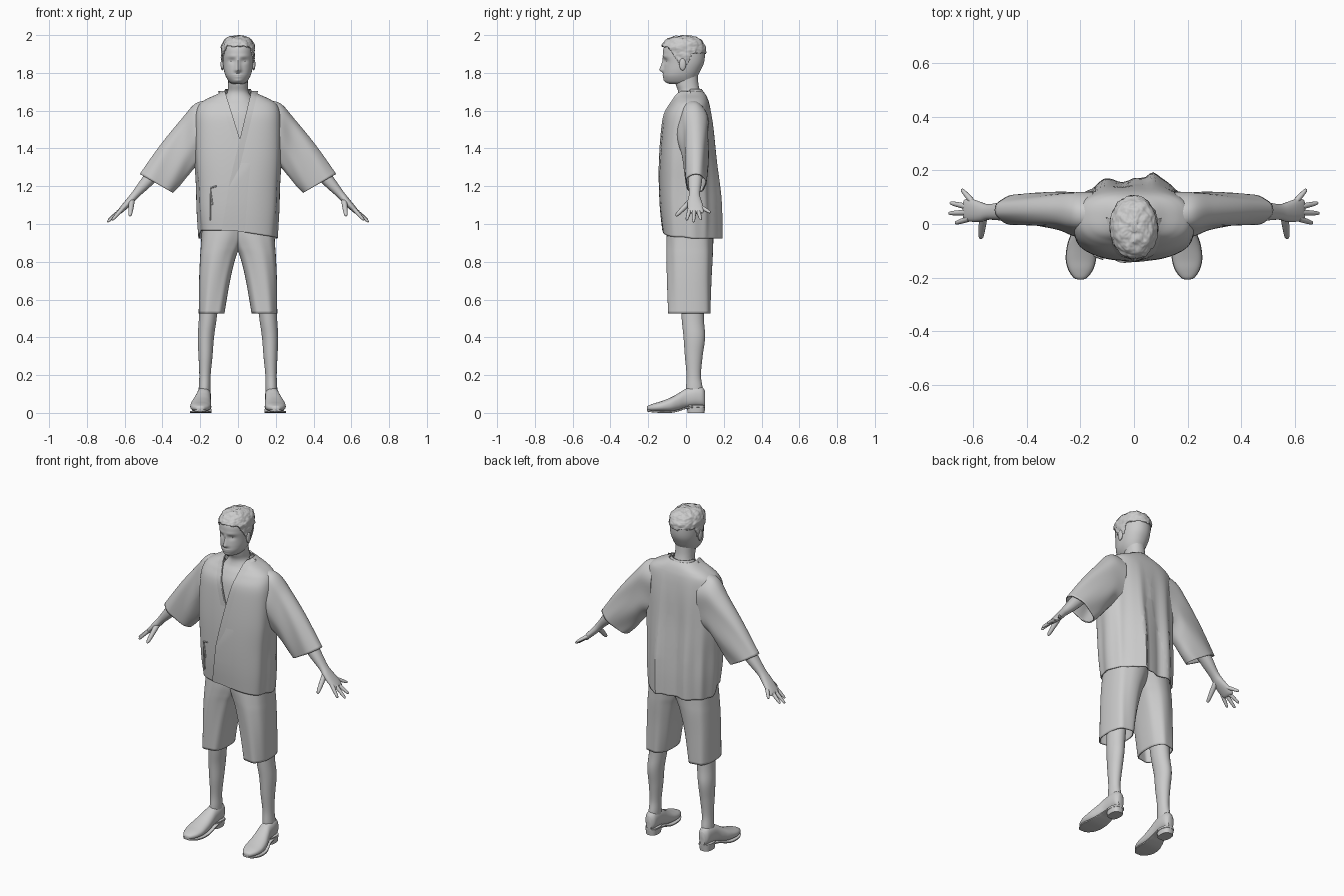
import bpy, bmesh, math
from mathutils import Vector, noise

if "Cube" in bpy.data.objects:
    bpy.data.objects.remove(bpy.data.objects["Cube"])

def spline(rows, steps):  # Catmull-Rom through rows of numbers
    out = []
    for i in range(len(rows) - 1):
        quad = rows[max(i - 1, 0)], rows[i], rows[i + 1], rows[min(i + 2, len(rows) - 1)]
        for t in [s / steps for s in range(steps)]:
            out.append([0.5 * (2 * b + (c - a) * t + (2 * a - 5 * b + 4 * c - d) * t * t
                               + (3 * b - a - 3 * c + d) * t ** 3) for a, b, c, d in zip(*quad)])
    return out + [list(rows[-1])]

def sup(a, n=2.0):  # unit superellipse point
    c, s = math.cos(a), math.sin(a)
    return math.copysign(abs(c) ** (2 / n), c), math.copysign(abs(s) ** (2 / n), s)

def finish(name, bm, mirror=False, thick=0):
    bmesh.ops.recalc_face_normals(bm, faces=bm.faces[:])
    me = bpy.data.meshes.new(name)
    bm.to_mesh(me)
    bm.free()
    ob = bpy.data.objects.new(name, me)
    bpy.context.collection.objects.link(ob)
    if thick:
        m = ob.modifiers.new("thickness", 'SOLIDIFY')
        m.thickness, m.offset = thick, -1
    if mirror:
        ob.modifiers.new("mirror", 'MIRROR').use_mirror_merge = False

def skin(bm, rings, closed):
    for a, b in zip(rings, rings[1:]):
        for k in range(len(a) - (not closed)):
            j = (k + 1) % len(a)
            bm.faces.new((a[k], a[j], b[j], b[k]))

def loft(name, rows, fn, sides=32, steps=6, caps=(True, True), mirror=False, thick=0, edit=None):
    bm = bmesh.new()
    rings = [[bm.verts.new(fn(r, 2 * math.pi * k / sides)) for k in range(sides)] for r in spline(rows, steps)]
    skin(bm, rings, True)
    for ring in [r for use, r in zip(caps, (rings[0], rings[-1])) if use]:
        bm.faces.new(ring)
    if edit:
        edit(bm)
    finish(name, bm, mirror, thick)

def grid(name, fn, nu, nv):
    bm = bmesh.new()
    skin(bm, [[bm.verts.new(fn(i / nu, j / nv)) for j in range(nv + 1)] for i in range(nu + 1)], False)
    finish(name, bm)

def tube(name, pts, mirror=False, sides=12):  # round limb through (x, y, z, radius)
    d = (Vector(pts[-1][:3]) - Vector(pts[0][:3])).normalized()
    u = d.cross(Vector((0.3, 1, 0.2))).normalized()
    v = d.cross(u)
    loft(name, pts, lambda r, a: Vector(r[:3]) + (u * math.cos(a) + v * math.sin(a)) * max(r[3], .0005),
         sides, 4, mirror=mirror)

def level(n=2.0):  # horizontal ring: z, half width, front y, back y
    return lambda r, a: (r[1] * sup(a, n)[0], (r[2] + r[3]) / 2 + (r[3] - r[2]) / 2 * sup(a, n)[1], r[0])

def block(n=2.0):  # horizontal ring: z, centre x, centre y, half width, half depth
    return lambda r, a: (r[1] + r[3] * sup(a, n)[0], r[2] + r[4] * sup(a, n)[1], r[0])

def bump(x, z, cx, cz, sx, sz):
    return math.exp(-((x - cx) / sx) ** 2 - ((z - cz) / sz) ** 2)

def drop(test):  # delete faces whose centre passes the test
    return lambda bm: bmesh.ops.delete(
        bm, geom=[f for f in bm.faces if test(f.calc_center_median())], context='FACES')

# head with modelled face
def face_ring(r, a):
    x, y, z = level(2.15)(r, a)
    if y < -0.03:
        t = (1.885 - z) / 0.07
        if 0 < t < 1.25:
            y -= .024 * min(t, max(0, 5 - 4 * t)) * math.exp(-(x / (.009 + .007 * t)) ** 2)
        y += .008 * bump(abs(x), z, .033, 1.864, .02, .014) - .003 * bump(abs(x), z, .03, 1.888, .03, .01)
        y -= .004 * (bump(x, z, 0, 1.79, .022, .006) + bump(x, z, 0, 1.778, .018, .006))
        y -= .005 * bump(x, z, 0, 1.76, .02, .01)
    return x, y, z
loft("head", [(1.742, .03, -.088, .04), (1.752, .046, -.108, .048), (1.78, .064, -.119, .06),
              (1.81, .074, -.119, .076), (1.85, .08, -.117, .094), (1.89, .082, -.122, .1), (1.93, .08, -.119, .097),
              (1.96, .07, -.1, .08), (1.98, .05, -.075, .05), (1.99, .02, -.035, .015)], face_ring, 96, 8)
for name, loc, size in (("eyes", (.032, -.0945, 1.864), (.011, .009, .006)),
                        ("ears", (.083, -.018, 1.845), (.009, .018, .032))):
    bm = bmesh.new()
    bmesh.ops.create_uvsphere(bm, u_segments=20, v_segments=12, radius=1)
    bmesh.ops.scale(bm, vec=size, verts=bm.verts[:])
    bmesh.ops.translate(bm, vec=loc, verts=bm.verts[:])
    finish(name, bm, True)

# short hair, hairline sloping from the forehead to the ears
def hair_ring(r, a):
    p = Vector(level(2.15)(r, a))
    out = (p - Vector((0, -.01, 1.87))).normalized()
    return p + out * (.006 * noise.noise(p * 38) + .003 * noise.noise(p * 95) - .002)
def off_hair(c):
    low = max(1.845, min(1.94, 1.845 - (c.y + .03) * 1.4), min(1.905, 1.845 + (c.y - .01) * 3))
    return c.z < low + .008 * noise.noise(c * 40)
loft("hair", [(1.815, .08, -.118, .08), (1.86, .087, -.122, .1), (1.9, .09, -.129, .106),
              (1.94, .089, -.132, .105), (1.97, .077, -.114, .089), (1.99, .053, -.082, .056),
              (2.0, .012, -.03, .01)], hair_ring, 96, 10, (False, True), thick=.008, edit=drop(off_hair))
loft("neck_and_chest", [(1.4, .12, -.122, .05), (1.5, .12, -.111, .05), (1.58, .12, -.098, .06),
                        (1.63, .1, -.074, .08), (1.665, .078, -.05, .085), (1.7, .056, -.042, .075),
                        (1.74, .052, -.055, .066), (1.79, .052, -.065, .062)], level(2.2))

# jacket body with drape folds, slanted front hem and V opening
BODY = [(.922, .205, -.122, .165), (1.05, .213, -.132, .164), (1.2, .218, -.138, .157), (1.35, .228, -.136, .147),
        (1.5, .23, -.125, .14), (1.58, .225, -.112, .133), (1.63, .208, -.086, .125), (1.66, .17, -.066, .116),
        (1.685, .115, -.054, .104), (1.705, .078, -.042, .088)]
DENSE = spline(BODY, 8)
def hem(x, z):
    return min(.045, max(.01, (.25 - x) * .16)) * max(0, (1.1 - z) / .18)
def body_ring(r, a):
    x, y, z = level(2.6)(r, a)
    k = min(1, max(0, (1.64 - z) / .5))
    if y > .02:
        y += k * (.008 * math.sin(x * 62 + 1) + .038 * bump(x, 0, .07, 0, .028, 1)
                  + .014 * bump(x, 0, -.12, 0, .025, 1)) * min(1, (y - .02) / .06)
    x += .006 * k * math.sin(y * 55) * min(1, max(-1, x / .2))
    return x, y, z + hem(x, z) * min(1, max(0, (.04 - y) / .06))
def front(x, z, lift=.004):  # point on the jacket front
    z = min(max(z, .923), 1.704)
    a, b = next((a, b) for a, b in zip(DENSE, DENSE[1:]) if b[0] >= z)
    rx, yf, yb = (a[k] + (b[k] - a[k]) * (z - a[0]) / (b[0] - a[0]) for k in (1, 2, 3))
    h = max(0, 1 - min(1, abs(x) / rx) ** 2.6) ** (1 / 2.6)
    return x, (yf + yb) / 2 - (yb - yf) / 2 * h - lift, z
def edge_x(z):
    return .01 + (z - 1.45) * .24 if z > 1.2 else -.05 - (1.2 - z) * .13
def vee(bm):
    for slope in (-.24, .32):
        bmesh.ops.bisect_plane(bm, geom=bm.verts[:] + bm.edges[:] + bm.faces[:],
                               plane_co=(.01, 0, 1.45), plane_no=Vector((1, 0, slope)).normalized())
    drop(lambda c: c.y < .02 and c.z > 1.45 and .01 - (c.z - 1.45) * .32 < c.x < edge_x(c.z))(bm)
loft("jacket_body", BODY, body_ring, 96, 8, (False, False), thick=.006, edit=vee)

# crossed lapels and front panel sink into the body at their far sides; back collar
def panel(u, v):
    z = .922 + .52 * u
    x = edge_x(z) + (.14 - edge_x(z)) * v
    p = front(x, z, .007 - .013 * max(v, (u - .5) * 2))
    return p[0], p[1], z + hem(x, z)
grid("upper_lapel", lambda u, v: front(edge_x(1.2 + .504 * u) + .035 * v, 1.2 + .504 * u, .007 - .006 * v), 50, 4)
grid("under_lapel", lambda u, v: front(.01 - .08 * u - .035 * v, 1.45 + .254 * u, .006 - .006 * v), 40, 4)
grid("front_overlap_panel", panel, 40, 12)
loft("back_collar", [(1.675, .088, -.045, .106), (1.7, .074, -.04, .092), (1.714, .068, -.036, .084)],
     level(2.1), 48, 5, (False, False), thick=.008, edit=drop(lambda c: c.y < .02))
for n, (x2, z2) in enumerate([(-.148, 1.02), (-.135, 1.1), (-.115, 1.2)]):  # side ties
    tube("tie_%d" % n, [(*front(-.148 + (x2 + .148) * t, 1.19 + (z2 - 1.19) * t, .004), .004)
                        for t in (0, .33, .66, 1)], sides=8)

# wide sleeves: top x, top z, bottom x, bottom z, centre y, half depth
def sleeve_ring(r, a):
    c, s = sup(a, 2.2)
    h = (1 + c) / 2
    return (r[2] + (r[0] - r[2]) * h, r[4] + r[5] * s * (1 + .06 * math.sin(5 * a + r[0] * 14)),
            r[3] + (r[1] - r[3]) * h)
loft("sleeves", [(.15, 1.655, .16, 1.33, .035, .085), (.225, 1.638, .215, 1.31, .04, .082),
                 (.3, 1.555, .265, 1.255, .05, .07), (.41, 1.42, .31, 1.2, .052, .062),
                 (.52, 1.265, .345, 1.165, .052, .055)], sleeve_ring, 48, 8, (False, False), True, .006)

# forearm and palm: x, y, z, half width, half thickness; then fingers: base, tip, scale
def arm_ring(r, a):
    c, s = sup(a, 2.2)
    return r[0] + .707 * r[4] * c, r[1] + r[3] * s, r[2] + .707 * r[4] * c
loft("arms_and_palms", [(.33, .05, 1.42, .046, .045), (.42, .05, 1.3, .042, .04), (.485, .048, 1.222, .036, .032),
                        (.54, .045, 1.16, .029, .022), (.57, .045, 1.125, .036, .02), (.6, .05, 1.093, .042, .017),
                        (.625, .053, 1.067, .041, .013), (.635, .053, 1.058, .034, .006)], arm_ring, 24, 5, mirror=True)
for nm, a, b, k in (("index", (.615, .02, 1.078), (.667, .003, 1.02), 1),
                    ("middle", (.625, .043, 1.07), (.692, .04, 1.01), 1),
                    ("ring", (.62, .064, 1.072), (.687, .079, 1.022), 1),
                    ("little", (.6, .08, 1.09), (.644, .13, 1.06), 1),
                    ("thumb", (.56, .042, 1.138), (.572, -.055, 1.042), 1.4)):
    tube(nm + "_fingers", [(*Vector(a).lerp(Vector(b), t), r * k) for t, r in (
        (0, .011), (.3, .0105), (.55, .0095), (.85, .0075), (.96, .005), (1, .001))], True)

# shorts (z, inner x, outer x, front y, back y) and legs
def shorts_ring(r, a):
    c, s = sup(a, 2.6)
    w = .004 * math.sin(6 * a + r[0] * 5)
    return (r[1] + r[2]) / 2 + (r[2] - r[1]) / 2 * c, (r[3] + r[4]) / 2 + ((r[4] - r[3]) / 2 + w) * s, r[0]
loft("shorts", [(.527, .072, .208, -.094, .128), (.7, .042, .206, -.098, .132), (.82, .013, .201, -.1, .138),
                (.88, -.012, .197, -.1, .14), (.95, -.04, .193, -.098, .14), (1.05, -.05, .188, -.09, .13)],
     shorts_ring, 48, 8, (False, True), True, .006)
loft("legs", [(.06, .18, .045, .03, .045), (.13, .177, .044, .031, .044), (.2, .175, .041, .03, .038),
              (.3, .172, .041, .037, .047), (.4, .17, .044, .043, .057), (.5, .16, .036, .047, .059),
              (.68, .145, .03, .055, .065)], block(), 32, 6, mirror=True)

# shoes: y, centre x, half width, low z, high z
def shoe_ring(n):
    return lambda r, a: (r[1] + r[2] * sup(a, n)[0], r[0], (r[3] + r[4]) / 2 + (r[4] - r[3]) / 2 * sup(a, n)[1])
SHOE = [(-.207, .2, .008, .016, .028), (-.2, .2, .024, .012, .038), (-.17, .199, .045, .008, .05),
        (-.13, .198, .055, .006, .062), (-.08, .195, .053, .006, .082), (-.04, .189, .046, .014, .104),
        (0, .183, .039, .027, .128), (.05, .18, .037, .034, .14), (.085, .179, .032, .034, .136),
        (.101, .179, .018, .036, .115)]
loft("shoes", SHOE, shoe_ring(2.3), 32, 6, mirror=True)
loft("soles", [(y, x, w + .002, lo - .006, lo + .004) for y, x, w, lo, hi in SHOE], shoe_ring(7), 24, 5, mirror=True)
loft("heels", [(0, .18, .053, .034, .045), (.02, .18, .053, .036, .047), (.042, .18, .053, .038, .049)],
     block(2.6), 32, 3, mirror=True)

# smooth shading with sharp hems
bpy.ops.object.select_all(action='SELECT')
bpy.context.view_layer.objects.active = bpy.context.collection.objects["head"]
bpy.ops.object.shade_smooth_by_angle(angle=math.radians(45))
